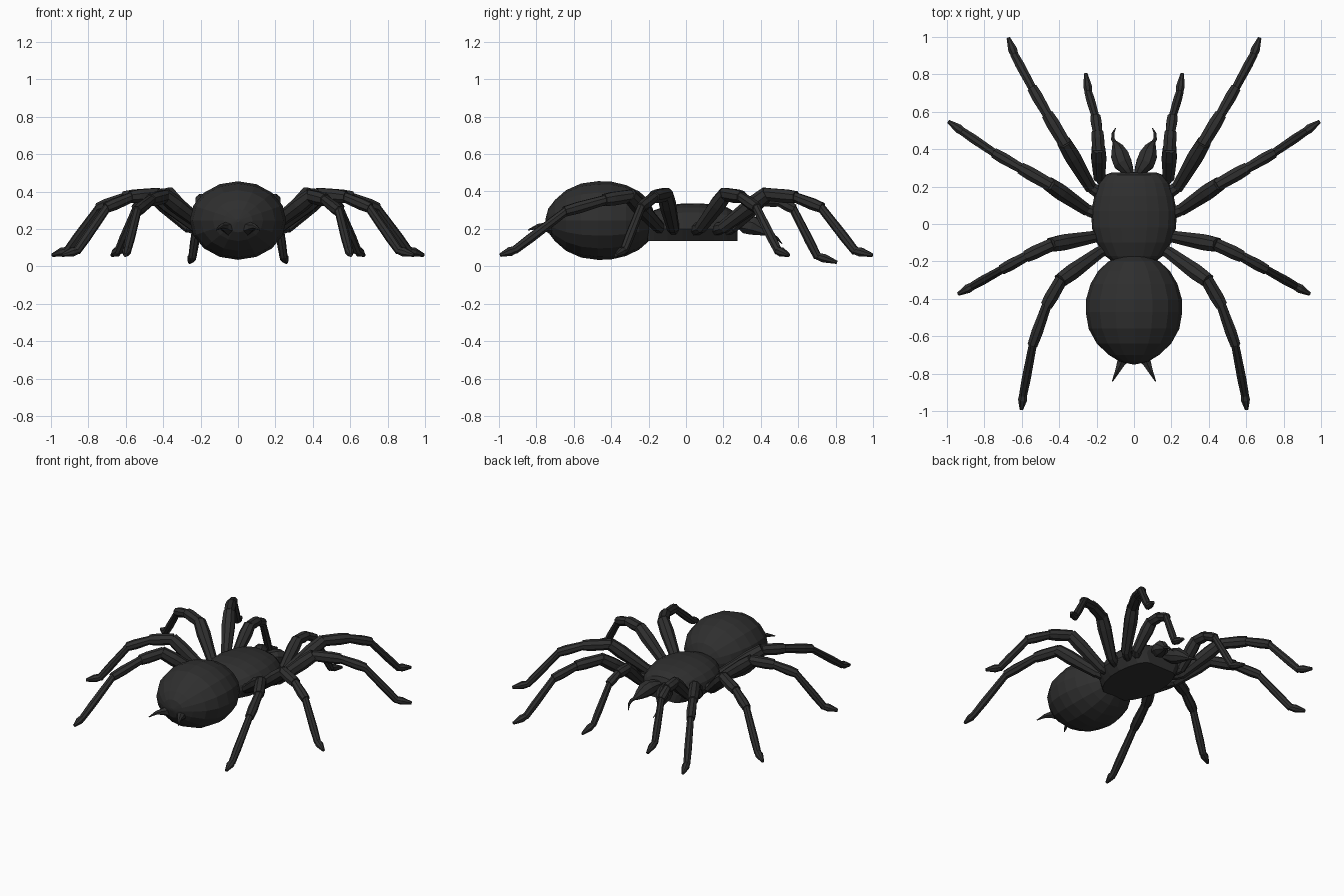
import bpy, bmesh, math
from mathutils import Vector

if "Cube" in bpy.data.objects:
    bpy.data.objects.remove(bpy.data.objects["Cube"])

mat = bpy.data.materials.new("charcoal black")
mat.diffuse_color = (0.028, 0.028, 0.028, 1)
mat.use_nodes = True
mat.node_tree.nodes["Principled BSDF"].inputs["Base Color"].default_value = mat.diffuse_color


def finish(name, bm, mirror=False):
    bmesh.ops.recalc_face_normals(bm, faces=bm.faces[:])
    me = bpy.data.meshes.new(name)
    bm.to_mesh(me)
    bm.free()
    me.materials.append(mat)
    ob = bpy.data.objects.new(name, me)
    bpy.context.collection.objects.link(ob)
    if mirror:
        m = ob.modifiers.new("Mirror", 'MIRROR')
        m.use_mirror_merge = False
    return ob


def loft(bm, rings):
    """Skin a list of vertex-coordinate rings and cap both ends."""
    vs = [[bm.verts.new(c) for c in r] for r in rings]
    n = len(vs[0])
    for a, b in zip(vs, vs[1:]):
        for i in range(n):
            j = (i + 1) % n
            bm.faces.new((a[i], a[j], b[j], b[i]))
    bm.faces.new(vs[0][::-1])
    bm.faces.new(vs[-1])


def tube(bm, pts, radii, n=8):
    """Tapered tube through a path."""
    pts = [Vector(p) for p in pts]
    rings = []
    for k, p in enumerate(pts):
        d = (pts[min(k + 1, len(pts) - 1)] - pts[max(k - 1, 0)]).normalized()
        s = d.cross(Vector((0, 0, 1))).normalized()
        u = s.cross(d)
        rings.append([p + radii[k] * (s * math.cos(t) + u * math.sin(t))
                      for t in (2 * math.pi * (i + .5) / n for i in range(n))])
    loft(bm, rings)


def leg(name, pts, scale=1.0):
    """Jointed leg: each segment flares towards its far end."""
    bm = bmesh.new()
    pts = [Vector(p) for p in pts]
    ends = [(.030, .034), (.034, .046), (.036, .039), (.027, .033), (.023, .026)]
    for k, (r0, r1) in enumerate(ends):
        a, b = pts[k], pts[k + 1]
        d = (b - a).normalized()
        tube(bm, [a - d * .008, a.lerp(b, .7), b + d * .008],
             [r0 * scale, r1 * scale, r1 * scale * .88])
    # foot: swells, then comes to a blunt tip
    a, b = pts[5], pts[6]
    tube(bm, [a, a.lerp(b, .35), b], [.021 * scale, .026 * scale, .010 * scale])
    finish(name, bm, True)


# abdomen: blunt lathe around the y axis
bm = bmesh.new()
prof = [(-.75, .04), (-.735, .30), (-.70, .52), (-.64, .77), (-.56, .94), (-.47, 1),
        (-.40, .99), (-.32, .90), (-.25, .74), (-.20, .53), (-.175, .28)]
loft(bm, [[(.258 * r * math.cos(t), y, .245 + .21 * r * math.sin(t))
           for t in (math.tau * i / 16 for i in range(16))] for y, r in prof])
finish("abdomen", bm)

# head and thorax: domed top over a flat underside
bm = bmesh.new()
body = [(-.205, .11, .285), (-.17, .155, .30), (-.10, .20, .325), (-.02, .225, .336),
        (.07, .228, .337), (.15, .212, .330), (.22, .188, .315), (.262, .155, .29), (.275, .12, .26)]
rings = []
for y, w, top in body:
    ring = [(w * math.cos(t), y, .20 + (top - .20) * math.sin(t) ** .85)
            for t in (math.pi * i / 10 for i in range(1, 10))]
    ring = [(w, y, .20)] + ring + [(-w, y, .20), (-w * .8, y, .137), (w * .8, y, .137)]
    rings.append(ring)
loft(bm, rings)
finish("thorax", bm)

# four pairs of walking legs, plus the feelers
leg("long_leg", [(.15, .14, .19), (.235, .20, .21), (.37, .43, .385), (.46, .58, .37),
                 (.54, .72, .315), (.637, .90, .085), (.672, .995, .06)])
leg("upper_side_leg", [(.17, .04, .19), (.26, .08, .21), (.45, .21, .385), (.60, .295, .37),
                       (.74, .375, .315), (.91, .49, .085), (.992, .548, .06)])
leg("lower_side_leg", [(.15, -.06, .19), (.22, -.07, .21), (.44, -.11, .385), (.57, -.17, .37),
                       (.70, -.24, .315), (.86, -.33, .085), (.94, -.375, .06)])
leg("trailing_leg", [(.11, -.11, .19), (.19, -.155, .22), (.39, -.30, .375), (.465, -.43, .355),
                     (.54, -.64, .295), (.592, -.91, .09), (.602, -.992, .06)])
leg("feeler", [(.12, .18, .18), (.185, .25, .21), (.19, .40, .355), (.195, .49, .35),
               (.205, .57, .31), (.243, .70, .055), (.258, .805, .022)], .95)

# jaws with curved fangs
bm = bmesh.new()
tube(bm, [(.01, .25, .24), (.035, .29, .235), (.06, .325, .225), (.075, .365, .215),
          (.087, .405, .195), (.102, .435, .175)],
     [.015, .036, .053, .052, .034, .014])
finish("jaw", bm, True)
bm = bmesh.new()
tube(bm, [(.098, .425, .18), (.113, .455, .168), (.112, .485, .152), (.098, .513, .12)],
     [.014, .011, .008, .002], 6)
finish("fang", bm, True)

# spinnerets at the end of the abdomen
bm = bmesh.new()
tube(bm, [(.045, -.70, .205), (.07, -.745, .21), (.09, -.79, .213), (.116, -.842, .195)],
     [.045, .025, .014, .003], 6)
finish("spinneret", bm, True)
